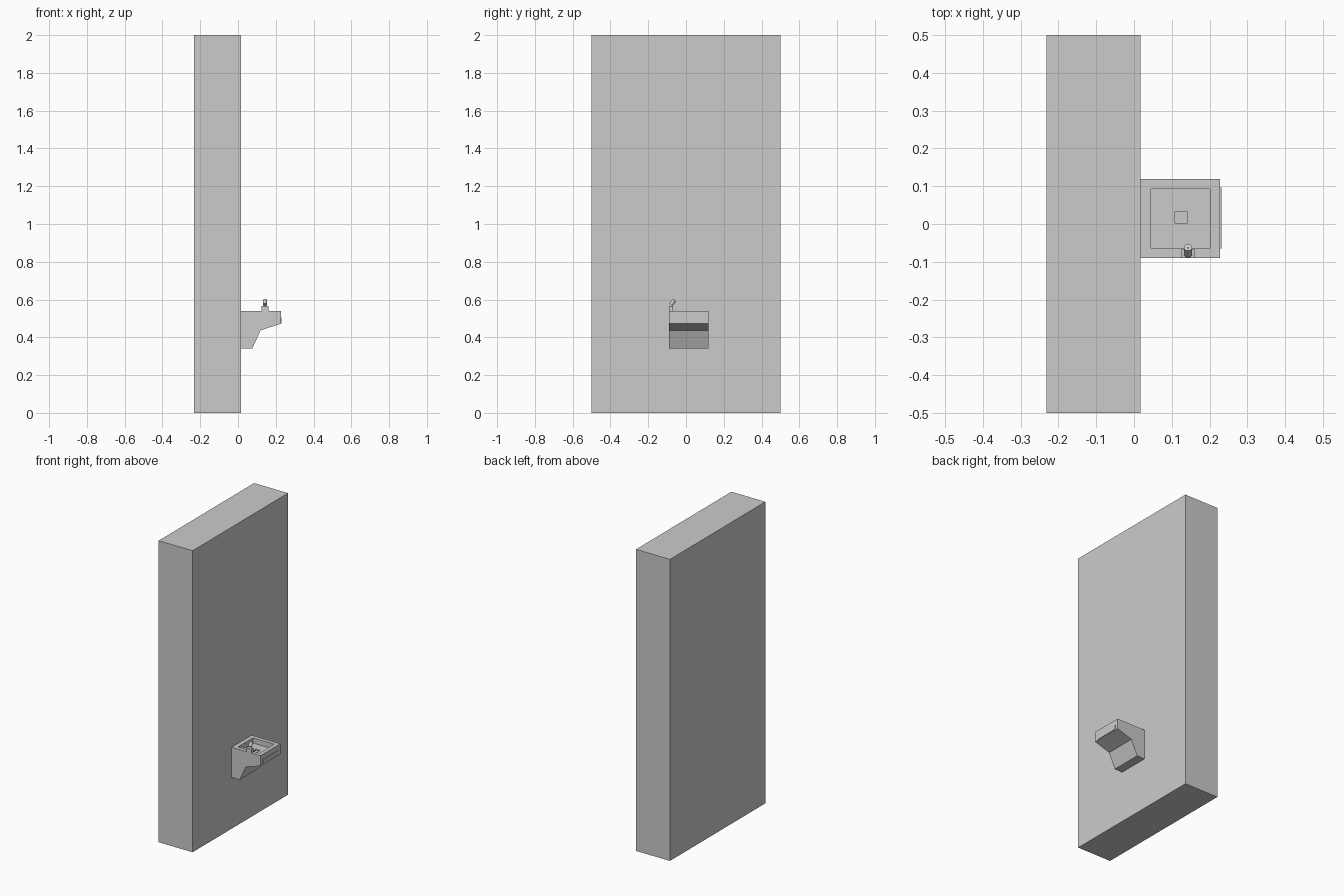
import bpy
import bmesh
from mathutils import Vector

if "Cube" in bpy.data.objects:
    bpy.data.objects.remove(bpy.data.objects["Cube"])


def add_mesh(name, bm):
    bmesh.ops.recalc_face_normals(bm, faces=bm.faces)
    mesh = bpy.data.meshes.new(name)
    bm.to_mesh(mesh)
    bm.free()
    obj = bpy.data.objects.new(name, mesh)
    bpy.context.collection.objects.link(obj)
    return obj


def box(name, lo, hi):
    lo, hi = Vector(lo), Vector(hi)
    bm = bmesh.new()
    bmesh.ops.create_cube(bm, size=1)
    for v in bm.verts:
        v.co = (lo + hi) / 2 + v.co * (hi - lo)
    return add_mesh(name, bm)


def extrude_xz(name, points, y0, y1):
    bm = bmesh.new()
    face = bm.faces.new([bm.verts.new((x, y0, z)) for x, z in points])
    new = bmesh.ops.extrude_face_region(bm, geom=[face])["geom"]
    verts = [g for g in new if isinstance(g, bmesh.types.BMVert)]
    bmesh.ops.translate(bm, verts=verts, vec=(0, y1 - y0, 0))
    return add_mesh(name, bm)


def rod(name, start, end, radius, sides=16):
    start, end = Vector(start), Vector(end)
    axis = end - start
    bpy.ops.mesh.primitive_cylinder_add(vertices=sides, radius=radius,
                                        depth=axis.length, location=(start + end) / 2)
    obj = bpy.context.object
    obj.name = name
    obj.rotation_euler = axis.to_track_quat('Z', 'Y').to_euler()
    bpy.ops.object.shade_smooth_by_angle()
    return obj


def cut(target, cutter):
    mod = target.modifiers.new("cut", 'BOOLEAN')
    mod.operation = 'DIFFERENCE'
    mod.solver = 'EXACT'
    mod.object = cutter
    bpy.context.view_layer.objects.active = target
    bpy.ops.object.modifier_apply(modifier=mod.name)
    bpy.data.objects.remove(cutter, do_unlink=True)


# Wall slab
box("wall", (-0.232, -0.5, 0), (0.017, 0.5, 2))

# Wall-mounted fountain body with tapered underside
body = extrude_xz("fountain_body", [(0.017, 0.34), (0.075, 0.34), (0.12, 0.437),
                                    (0.228, 0.472), (0.228, 0.54), (0.017, 0.54)],
                  -0.09, 0.119)

# Square basin recess and drain
cut(body, box("basin_cutter", (0.045, -0.063, 0.505), (0.201, 0.093, 0.6)))
cut(body, box("drain_cutter", (0.108, 0.001, 0.497), (0.14, 0.033, 0.55)))

# Push bar on the front edge
box("push_bar", (0.226, -0.065, 0.476), (0.231, 0.097, 0.506))

# Spout block, angled spout and nozzle
box("spout_base", (0.125, -0.09, 0.538), (0.161, -0.068, 0.566))
rod("spout", (0.143, -0.08, 0.573), (0.143, -0.062, 0.597), 0.011)
rod("nozzle", (0.143, -0.062, 0.597), (0.143, -0.0608, 0.5986), 0.003, 8)
